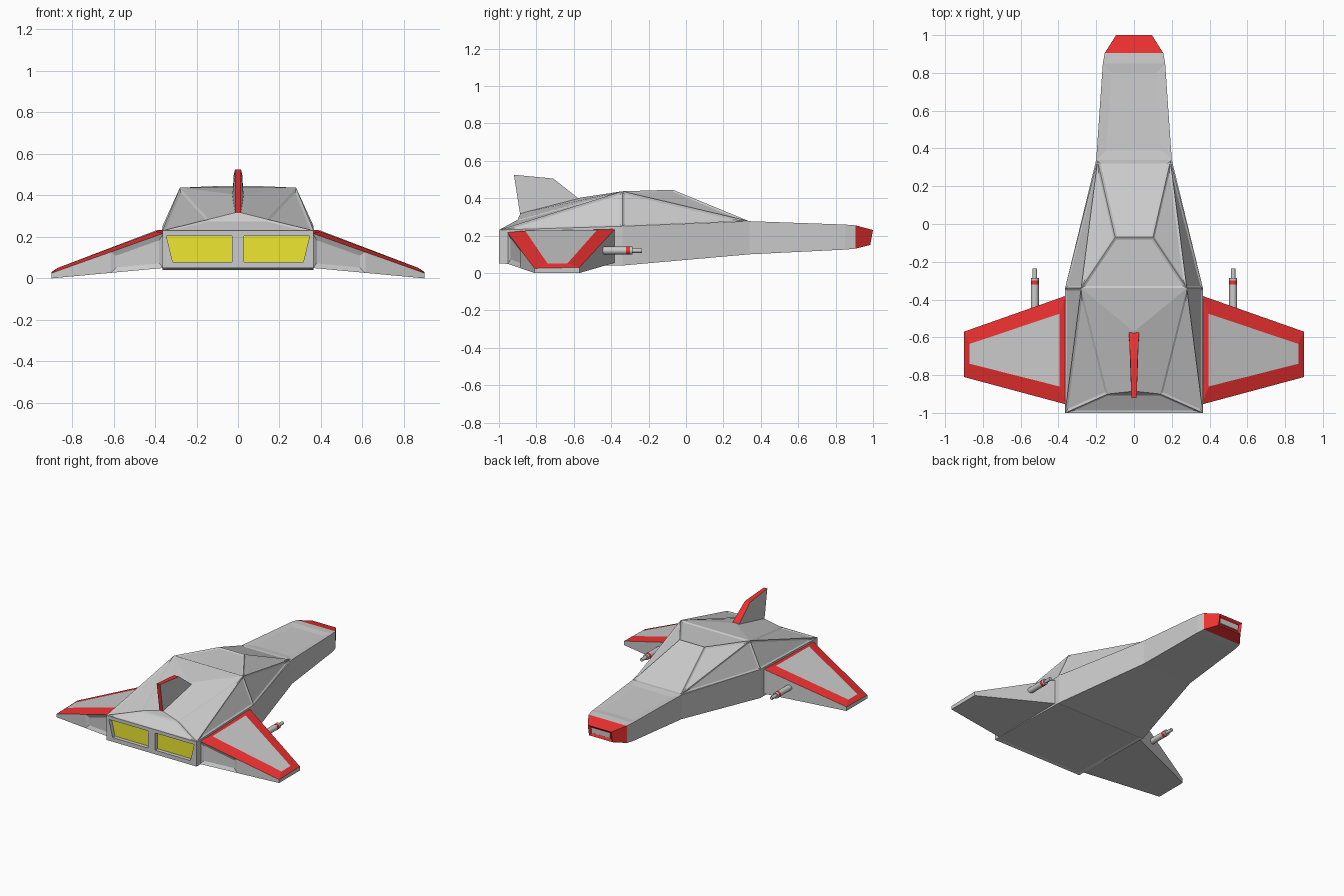
import bpy, bmesh, math
from mathutils import Vector

if "Cube" in bpy.data.objects:
    bpy.data.objects.remove(bpy.data.objects["Cube"])


def material(name, rgb):
    m = bpy.data.materials.new(name)
    m.diffuse_color = (*rgb, 1)
    m.use_nodes = True
    m.node_tree.nodes["Principled BSDF"].inputs["Base Color"].default_value = m.diffuse_color
    return m


RED = material("red_paint", (0.85, 0.03, 0.03))
YELLOW = material("engine_glow", (0.85, 0.8, 0.03))


def make(name, verts, faces, mat=None, insets=(), mirror=False, recalc=False):
    """Mesh from points; insets = (face index, width, depth) makes recessed panels."""
    bm = bmesh.new()
    vs = [bm.verts.new(v) for v in verts]
    fs = [bm.faces.new([vs[i] for i in f]) for f in faces]
    if recalc:
        bmesh.ops.recalc_face_normals(bm, faces=fs)
    bm.normal_update()
    for i, width, depth in insets:
        bmesh.ops.inset_individual(bm, faces=[fs[i]], thickness=width,
                                   depth=depth, use_even_offset=True)
    me = bpy.data.meshes.new(name)
    bm.to_mesh(me)
    bm.free()
    ob = bpy.data.objects.new(name, me)
    bpy.context.collection.objects.link(ob)
    if mat:
        me.materials.append(mat)
    if mirror:
        mirrored(ob)
    return ob


def mirrored(ob):
    mod = ob.modifiers.new("mirror", 'MIRROR')
    mod.use_mirror_object = False if hasattr(mod, "use_mirror_object") else None
    return ob


def mirrored(ob):
    ob.modifiers.new("mirror", 'MIRROR').use_mirror_merge = False
    return ob


def loft(stations):
    """Box sections (y, half width, z bottom, z top); 4 faces per bay, then 2 ends."""
    verts, faces = [], []
    for y, w, zb, zt in stations:
        verts += [(-w, y, zb), (w, y, zb), (w, y, zt), (-w, y, zt)]
    for s in range(0, 4 * (len(stations) - 1), 4):
        faces += [(s + k, s + (k + 1) % 4, s + 4 + (k + 1) % 4, s + 4 + k) for k in range(4)]
    n = len(verts)
    return verts, faces + [(3, 2, 1, 0), (n - 4, n - 3, n - 2, n - 1)]


def prism(name, outline, y0, y1, **kw):
    n = len(outline)
    verts = [(x, y, z) for y in (y0, y1) for x, z in outline]
    faces = [tuple(range(n)), tuple(range(n, 2 * n))]
    faces += [(i, (i + 1) % n, n + (i + 1) % n, n + i) for i in range(n)]
    return make(name, verts, faces, recalc=True, **kw)


# Lower hull, with recessed belly panel and nose hatch
verts, faces = loft([(-1, .365, .05, .23), (-.34, .365, .04, .25), (.34, .20, .10, .277),
                     (.85, .165, .125, .259), (.905, .155, .13, .255)])
hull = make("hull", verts, faces, recalc=True,
            insets=[(0, .02, -.006), (10, .05, -.006)])

# Engine openings and glowing plates
opening = [(.03, .205), (.345, .205), (.315, .08), (.03, .08)]
cutter = mirrored(prism("engine_cutter", opening, -1.05, -.965))
cutter.hide_render = True
cutter.hide_viewport = True
cut = hull.modifiers.new("engine_openings", 'BOOLEAN')
cut.object = cutter
cut.operation = 'DIFFERENCE'
cut.solver = 'EXACT'
mirrored(prism("engine_glow", opening, -.972, -.964, mat=YELLOW))

# Red nose cap with a recessed front and grey plate
verts, faces = loft([(.905, .155, .13, .255), (1, .095, .155, .23)])
verts[4], verts[5] = (-.095, .985, .15), (.095, .985, .15)
make("nose_cap", verts, faces, RED, recalc=True, insets=[(5, .016, -.012)])
prism("nose_plate", [(-.075, .172), (.075, .172), (.075, .213), (-.075, .213)], .96, .984)

# Cabin and rear deck: right-side points, mirrored to the left
right = [(.28, -.34, .437), (.10, -.07, .445), (.193, .335, .278),
         (.365, -.34, .25), (.365, -1, .23), (.14, -.9, .285)]
a, b, c, d, e, f = range(6)
A, B, C, D, E, F = range(6, 12)
g, h = 12, 13
points = right + [(-x, y, z) for x, y, z in right] + [(0, -.57, .402), (0, -.885, .32)]
half = [(d, a, c), (a, b, c), (d, e, a), (a, e, f), (a, f, h, g)]
faces = half + [tuple(i + 6 if i < 6 else i for i in q) for q in half]
faces += [(a, A, B, b), (b, B, C, c), (f, e, E, F), (a, g, A), (f, F, h),
          (c, d, e, E, D, C)]
panels = [0, 1, 2, 3, 5, 6, 7, 8, 10, 11, 12]
make("cabin_and_deck", points, faces, recalc=True,
     insets=[(i, .012, -.006) for i in panels])

# Wings: wedge body with panelled rear face, red border around the top
outer = [(.36, -.38, .235), (.90, -.57, .03), (.90, -.81, .025), (.36, -.955, .217)]
inner = [(.395, -.475, .231), (.87, -.635, .05), (.87, -.74, .05), (.395, -.86, .226)]
lower = [(.36, -.38, .055), (.90, -.57, .0), (.90, -.81, .0), (.36, -.955, .05)]
split = [tuple(Vector(p[3]).lerp(Vector(p[2]), .47)) for p in (outer, lower)]
ring = [(i, (i + 1) % 4) for i in range(4)]
make("wing", outer + inner + lower + split,
     [(7, 6, 5, 4), (8, 9, 10, 11), (0, 1, 9, 8), (1, 2, 10, 9), (3, 0, 8, 11),
      (2, 12, 13, 10), (12, 3, 11, 13)], insets=[(6, .024, -.012)], mirror=True)
make("wing_border", outer + inner, [(i, i + 4, j + 4, j) for i, j in ring],
     RED, mirror=True)

# Tail fin: grey sides, red edge strip
fin = [(.027, -.57, .395), (.02, -.71, .505), (.014, -.92, .525), (.014, -.885, .30)]
make("fin_side", fin, [(0, 1, 2, 3)], mirror=True)
make("fin_edge", fin + [(-x, y, z) for x, y, z in fin],
     [(i, i + 4, i + 5, i + 1) for i in range(3)], RED)

# Wing cannons: barrel, red ring, collar and muzzle
for name, r, y0, y1, mat in [("cannon_barrel", .021, -.47, -.32, None),
                             ("cannon_ring", .0215, -.32, -.30, RED),
                             ("cannon_collar", .021, -.30, -.285, None),
                             ("cannon_muzzle", .012, -.285, -.235, None)]:
    bm = bmesh.new()
    bmesh.ops.create_cone(bm, cap_ends=True, segments=12, radius1=r, radius2=r, depth=y1 - y0)
    for v in bm.verts:
        x, y, z = v.co
        v.co = (.525 + x, (y0 + y1) / 2 - z, .12 + y)
    me = bpy.data.meshes.new(name)
    bm.to_mesh(me)
    bm.free()
    if mat:
        me.materials.append(mat)
    ob = bpy.data.objects.new(name, me)
    bpy.context.collection.objects.link(ob)
    mirrored(ob)
    for p in me.polygons:
        p.use_smooth = len(p.vertices) == 4
    me.set_sharp_from_angle(angle=math.radians(40))
